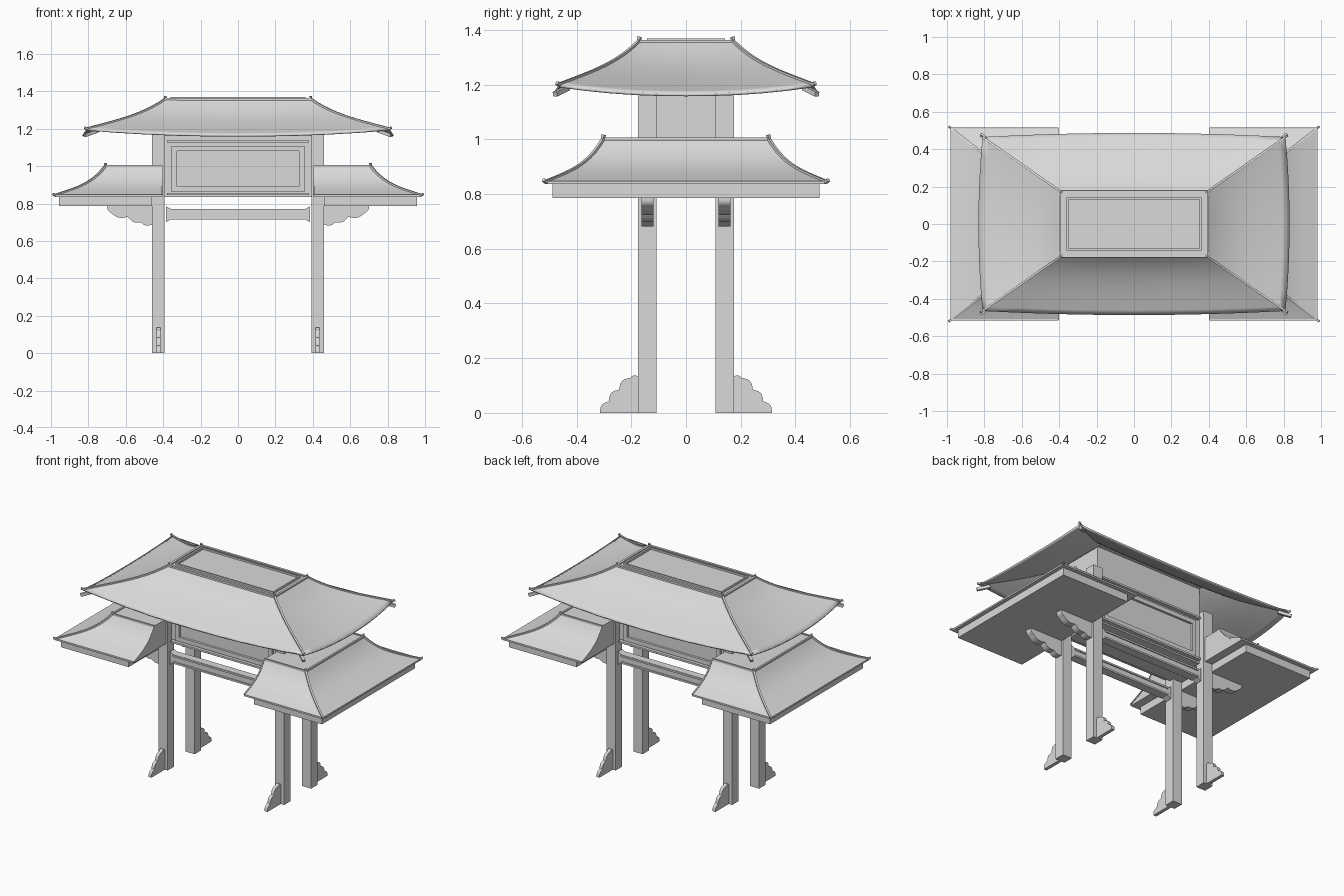
import bpy, bmesh, math
from mathutils import Vector

old = bpy.data.objects.get("Cube")
if old:
    bpy.data.objects.remove(old, do_unlink=True)

stone = bpy.data.materials.new("pale_grey")
stone.use_nodes = True
stone.diffuse_color = (0.7, 0.7, 0.7, 1)
stone.node_tree.nodes["Principled BSDF"].inputs["Base Color"].default_value = (0.7, 0.7, 0.7, 1)


def finish(name, bm, smooth=False):
    bmesh.ops.recalc_face_normals(bm, faces=bm.faces[:])
    mesh = bpy.data.meshes.new(name)
    bm.to_mesh(mesh)
    bm.free()
    mesh.materials.append(stone)
    ob = bpy.data.objects.new(name, mesh)
    bpy.context.collection.objects.link(ob)
    if smooth:
        bpy.ops.object.select_all(action="DESELECT")
        ob.select_set(True)
        bpy.context.view_layer.objects.active = ob
        bpy.ops.object.shade_smooth_by_angle(angle=math.radians(25))
    return ob


def box(name, xs, ys, zs):
    bm = bmesh.new()
    bmesh.ops.create_cube(bm, size=1)
    for v in bm.verts:
        v.co = Vector([(r[0] + r[1]) / 2 + c * (r[1] - r[0]) for r, c in zip((xs, ys, zs), v.co)])
    return finish(name, bm)


def prism(name, outline, place, lo, hi):
    """Extrude a 2D outline; place(u, v, depth) gives the 3D point."""
    bm = bmesh.new()
    a, b = ([bm.verts.new(place(u, v, d)) for u, v in outline] for d in (lo, hi))
    bm.faces.new(a)
    bm.faces.new(b)
    for i in range(len(a)):
        j = (i + 1) % len(a)
        bm.faces.new((a[i], a[j], b[j], b[i]))
    return finish(name, bm)


def scallops(points, bulge, steps=7):
    """Chain of rounded lobes through the given points."""
    out = []
    for a, b in zip(points, points[1:]):
        a, b = Vector(a), Vector(b)
        side = Vector(((b - a).y, -(b - a).x)) * bulge
        for i in range(steps):
            t = i / steps
            out.append(a.lerp(b, t) + side * math.sin(math.pi * t))
    return out + [Vector(points[-1])]


def tube(name, points, radius):
    """Square-section ridge strip along a path."""
    bm = bmesh.new()
    rings = []
    for i, p in enumerate(points):
        d = (points[min(i + 1, len(points) - 1)] - points[max(i - 1, 0)]).normalized()
        side = d.cross(Vector((0, 0, 1))).normalized()
        up = side.cross(d)
        rings.append([bm.verts.new(p + radius * (side * s + up * u))
                      for s, u in ((-1, -1), (1, -1), (1, 1), (-1, 1))])
    for a, b in zip(rings, rings[1:]):
        for k in range(4):
            bm.faces.new((a[k], a[k - 1], b[k - 1], b[k]))
    bm.faces.new(rings[0])
    bm.faces.new(rings[-1])
    return finish(name, bm)


def frame(name, hw, z0, z1, w, ys):
    """Rectangular moulding in the xz plane."""
    box(name + "_bottom", (-hw, hw), ys, (z0, z0 + w))
    box(name + "_top", (-hw, hw), ys, (z1 - w, z1))
    for s, tag in ((1, "left"), (-1, "right")):
        box(f"{name}_{tag}", sorted((s * hw, s * (hw - w))), ys, (z0 + w, z1 - w))


def hipped(name, eave, top, z0, z1, power, lift=0.0, bow=0.0, steps=12, cuts=10, closed=False):
    """Concave hipped roof; eave and top are (x0, x1, half depth). Returns corner paths."""
    bm = bmesh.new()
    rings, hips = [], [[], [], [], []]
    for i in range(steps + 1):
        t = i / steps
        x0, x1, h = (a + (b - a) * t for a, b in zip(eave, top))
        f = power * t + (1 - power) * t ** 4
        corners = [Vector(c) for c in ((x0, -h), (x1, -h), (x1, h), (x0, h))]
        ring = []
        for k in range(4):
            a, b = corners[k], corners[(k + 1) % 4]
            out = Vector(((b - a).y, -(b - a).x)).normalized()
            for j in range(cuts):
                s = 2 * j / cuts - 1
                p = a.lerp(b, j / cuts) + out * bow * (1 - s * s) * (1 - t)
                edge = z0 + lift * abs(s) ** 2.2
                ring.append(Vector((p.x, p.y, edge + (z1 - edge) * f)))
            hips[k].append(ring[k * cuts].copy())
        rings.append([bm.verts.new(p) for p in ring])
    for a, b in zip(rings, rings[1:]):
        for k in range(len(a)):
            bm.faces.new((a[k - 1], a[k], b[k], b[k - 1]))
    bm.faces.new(rings[-1])
    if closed:
        bm.faces.new(rings[0][::-1])
    ob = finish(name, bm, True)
    if not closed:
        mod = ob.modifiers.new("thickness", "SOLIDIFY")
        mod.thickness = 0.01
    return hips


def ridge(name, path, radius=0.006):
    """Hip ridge with an upturned tip at the eave and a small spike on top."""
    low = path[0] + (path[0] - path[1]).normalized() * 0.012
    low.z = path[0].z + 0.006
    inward = (path[-1] - path[-2]).normalized()
    high = path[-1] + Vector((inward.x * 0.004, inward.y * 0.004, 0.016))
    tube(name, [low] + path + [high], radius)


# Upper roof with bowed, lifted eaves
hips = hipped("upper_roof", (-0.81, 0.81, 0.465), (-0.39, 0.39, 0.172),
              1.167, 1.358, 0.7, lift=0.033, bow=0.022)
for i, path in enumerate(hips):
    ridge(f"upper_hip_ridge_{i}", path)
    end = path[0]
    inner = end * 0.93
    tube(f"corner_rafter_{i}", [Vector((inner.x, inner.y, end.z - 0.012)),
                                Vector((end.x * 1.01, end.y * 1.03, end.z - 0.035))], 0.009)

# Flat crown of the upper roof: edge rails and raised panel
for s, tag in ((1, "back"), (-1, "front")):
    box(f"crown_rail_{tag}", (-0.39, 0.39), sorted((s * 0.163, s * 0.178)), (1.345, 1.364))
    box(f"crown_trim_{tag}", (-0.36, 0.36), sorted((s * 0.132, s * 0.142)), (1.355, 1.369))
for s, tag in ((1, "left"), (-1, "right")):
    box(f"crown_rail_{tag}", sorted((s * 0.38, s * 0.395)), (-0.175, 0.175), (1.345, 1.364))
    box(f"crown_trim_{tag}", sorted((s * 0.35, s * 0.36)), (-0.142, 0.142), (1.355, 1.369))

# Central body with framed panels front and back
box("body", (-0.395, 0.395), (-0.135, 0.135), (0.835, 1.345))
for s, tag in ((-1, "front"), (1, "back")):
    ys = sorted((s * 0.13, s * 0.15))
    frame(f"panel_frame_{tag}", 0.355, 0.862, 1.108, 0.028, ys)
    for z in (0.845, 1.126):
        box(f"panel_ledge_{tag}", (-0.38, 0.38), sorted((s * 0.13, s * 0.162)), (z, z + 0.012))

# Lintel beams with flared ends
half = [(0.36, 0.715), (0.385, 0.70), (0.385, 0.785), (0.36, 0.772)]
beam = half + [(-x, z) for x, z in reversed(half)]
for s, tag in ((-1, "front"), (1, "back")):
    prism(f"lintel_{tag}", beam, lambda u, v, d: (u, d, v), s * 0.14 - 0.022, s * 0.14 + 0.022)
    for z in (0.715, 0.76):
        box(f"lintel_strip_{tag}", (-0.36, 0.36), (s * 0.14 - 0.029, s * 0.14 + 0.029), (z, z + 0.011))

foot_outline = scallops([(0.14, 0), (0.108, 0.042), (0.07, 0.085), (0.03, 0.128), (0, 0.132)], 0.24) + [Vector((0, 0))]
bracket_outline = scallops([(0, -0.1), (0.06, -0.088), (0.13, -0.058), (0.22, -0.036), (0.24, 0)], 0.17) + [Vector((0, 0))]

for sx, side in ((1, "left"), (-1, "right")):
    # Side roof, eave plate and slab
    far, inner, crown = sx * 0.98, sx * 0.405, sx * 0.71
    if sx > 0:
        eave, top = (inner, far, 0.513), (inner, crown, 0.303)
    else:
        eave, top = (far, inner, 0.513), (crown, inner, 0.303)
    paths = hipped(f"{side}_side_roof", eave, top, 0.845, 1.0, 0.55, closed=True)
    for path in paths:
        if abs(path[0].x) > 0.9:
            ridge(f"{side}_hip_ridge", path)
        else:
            tube(f"{side}_inner_edge", path, 0.004)
    box(f"{side}_eave_plate", sorted((inner, sx * 0.982)), (-0.515, 0.515), (0.836, 0.847))
    box(f"{side}_slab", sorted((sx * 0.46, sx * 0.957)), (-0.488, 0.488), (0.786, 0.84))
    box(f"{side}_crown_rail", sorted((sx * 0.702, sx * 0.714)), (-0.305, 0.305), (0.99, 1.006))
    for sy, end in ((-1, "front"), (1, "back")):
        box(f"{side}_{end}_crown_rail", sorted((inner, crown)), sorted((sy * 0.296, sy * 0.307)), (0.99, 1.006))
        # Post, foot scroll and bracket
        box(f"{side}_{end}_post", sorted((sx * 0.393, sx * 0.461)), sorted((sy * 0.107, sy * 0.175)), (0, 1.18))
        prism(f"{side}_{end}_foot_scroll", foot_outline,
              lambda u, v, d: (sx * d, sy * (0.174 + u), v), 0.414, 0.436)
        prism(f"{side}_{end}_bracket", bracket_outline,
              lambda u, v, d: (sx * (0.46 + u), sy * d, 0.787 + v), 0.119, 0.163)
